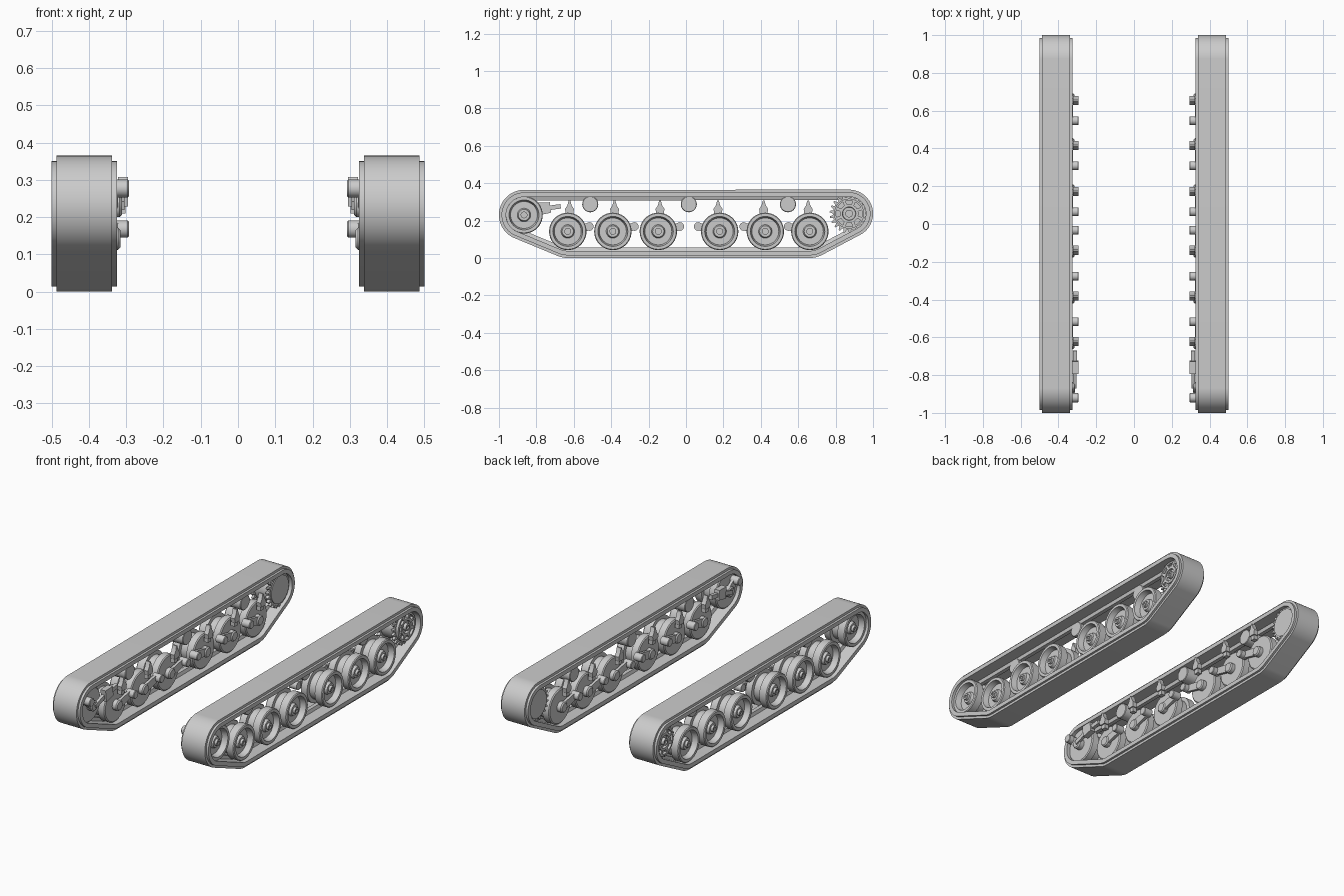
import bpy, bmesh
from math import sin, cos, pi, atan2, hypot
from mathutils import Matrix, Vector

cube = bpy.data.objects.get("Cube")
if cube:
    bpy.data.objects.remove(cube, do_unlink=True)

grey = bpy.data.materials.new("plain grey")
grey.use_nodes = True
grey.diffuse_color = (0.6, 0.6, 0.6, 1)
grey.node_tree.nodes["Principled BSDF"].inputs["Base Color"].default_value = (0.6, 0.6, 0.6, 1)


def finish(name, bm):
    """Make a mirrored, smooth-shaded object from a bmesh on the +x side."""
    bmesh.ops.recalc_face_normals(bm, faces=bm.faces)
    mesh = bpy.data.meshes.new(name)
    bm.to_mesh(mesh)
    bm.free()
    mesh.materials.append(grey)
    ob = bpy.data.objects.new(name, mesh)
    bpy.context.collection.objects.link(ob)
    bpy.ops.object.select_all(action="DESELECT")
    ob.select_set(True)
    bpy.context.view_layer.objects.active = ob
    bpy.ops.object.shade_smooth_by_angle(angle=0.6)
    ob.modifiers.new("other_side", "MIRROR").use_mirror_merge = False
    return ob


def bridge(bm, rings, closed=False):
    """Join rings of vertices with quads."""
    pairs = list(zip(rings, rings[1:]))
    if closed:
        pairs.append((rings[-1], rings[0]))
    for a, b in pairs:
        n = len(a)
        for i in range(n):
            j = (i + 1) % n
            bm.faces.new((a[i], a[j], b[j], b[i]))


def lathe(name, profile, y, z, segs=40):
    """Turn (x, radius) points about an axle along x, with capped ends."""
    bm = bmesh.new()
    rings = [[bm.verts.new((x, y + r * cos(2 * pi * k / segs), z + r * sin(2 * pi * k / segs)))
              for k in range(segs)] for x, r in profile]
    bridge(bm, rings)
    bm.faces.new(rings[0])
    bm.faces.new(rings[-1])
    return finish(name, bm)


def plate(name, outline, x0, x1):
    """Extrude a (y, z) outline from x0 to x1."""
    bm = bmesh.new()
    rings = [[bm.verts.new((x, y, z)) for y, z in outline] for x in (x0, x1)]
    bridge(bm, rings)
    bm.faces.new(rings[0])
    bm.faces.new(rings[1])
    return finish(name, bm)


def link(name, a, b, wa, wb, x0, x1):
    """Tapered bar between two (y, z) points with half widths wa and wb."""
    dy, dz = b[0] - a[0], b[1] - a[1]
    n = hypot(dy, dz)
    ny, nz = -dz / n, dy / n
    pts = [(a[0] + ny * wa, a[1] + nz * wa), (a[0] - ny * wa, a[1] - nz * wa),
           (b[0] - ny * wb, b[1] - nz * wb), (b[0] + ny * wb, b[1] + nz * wb)]
    return plate(name, pts, x0, x1)


IDLER, SPROCKET = (-0.866, 0.23), (0.872, 0.237)
WHEEL_Z = 0.142
WHEELS = [-0.632, -0.391, -0.148, 0.18, 0.424, 0.662]

# Track belt: cross-section swept round the end and bottom wheels
circles = [(*IDLER, 0.134), (*SPROCKET, 0.128),
           (WHEELS[0], WHEEL_Z, 0.142), (WHEELS[-1], WHEEL_Z, 0.142)]
section = [(0.338, 0), (0.487, 0), (0.487, 0.014), (0.5, 0.014), (0.5, 0.038),
           (0.43, 0.038), (0.424, 0.056), (0.401, 0.056), (0.395, 0.038),
           (0.325, 0.038), (0.325, 0.014), (0.338, 0.014)]
bm = bmesh.new()
loops = []
for k in range(144):
    t = 2 * pi * (k + 0.5) / 144
    cy, cz, r = max(circles, key=lambda c: c[0] * cos(t) + c[1] * sin(t) + c[2])
    loops.append([bm.verts.new((x, cy + (r - d) * cos(t), cz + (r - d) * sin(t)))
                  for x, d in section])
bridge(bm, loops, closed=True)
finish("track_belt", bm)

# Dished twin-tyre wheels with a groove for the belt's guide ridge
wheel = [(0.345, 0.094), (0.35, 0.1), (0.388, 0.1), (0.388, 0.078), (0.437, 0.078),
         (0.437, 0.1), (0.48, 0.1), (0.485, 0.096), (0.485, 0.08), (0.452, 0.072),
         (0.452, 0.036), (0.468, 0.03), (0.468, 0.018), (0.482, 0.018), (0.482, 0.009),
         (0.476, 0.009)]
lathe("idler_wheel", wheel, *IDLER)
for i, y in enumerate(WHEELS):
    s = 1 if i < 3 else -1
    pivot = (y + s * 0.115, 0.168)
    lathe(f"road_wheel_{i + 1}", wheel, y, WHEEL_Z)

    # Suspension arm, its pivot and the axle boss
    link(f"swing_arm_{i + 1}", pivot, (y, WHEEL_Z), 0.02, 0.024, 0.322, 0.338)
    lathe(f"arm_pivot_{i + 1}", [(0.293, 0.02), (0.296, 0.023), (0.345, 0.023)], *pivot, 20)
    lathe(f"axle_boss_{i + 1}", [(0.316, 0.024), (0.322, 0.03), (0.346, 0.03)], y, WHEEL_Z, 20)

    # Pointed bump stop above the wheel
    c = y + s * 0.009
    stop = [(-0.02, 0.235), (0.02, 0.235), (0.024, 0.262), (0.012, 0.28),
            (0.004, 0.308), (-0.004, 0.308), (-0.012, 0.28), (-0.024, 0.262)]
    plate(f"bump_stop_{i + 1}", [(c + u, v) for u, v in stop], 0.295, 0.322)
    link(f"bump_stop_foot_{i + 1}", (c, 0.21), (c, 0.25), 0.014, 0.014, 0.302, 0.328)

# Return rollers under the top run
for i, y in enumerate((-0.512, 0.015, 0.545)):
    lathe(f"return_roller_{i + 1}", [(0.335, 0.04), (0.338, 0.043), (0.427, 0.043), (0.43, 0.04)],
          y, 0.287, 28)

# Drive sprocket: toothed plates on a drum
TEETH = 22
teeth = []
for k in range(TEETH):
    for step, r in ((0, 0.087), (0.3, 0.087), (0.5, 0.104), (0.75, 0.104)):
        t = 2 * pi * (k + step) / TEETH
        teeth.append((SPROCKET[0] + r * cos(t), SPROCKET[1] + r * sin(t)))
plate("sprocket_inner_teeth", teeth, 0.345, 0.365)
plate("sprocket_outer_teeth", teeth, 0.445, 0.46)
lathe("sprocket_drum", [(0.34, 0.08), (0.475, 0.08), (0.475, 0.07), (0.435, 0.07),
                        (0.435, 0.05), (0.475, 0.05), (0.475, 0.036), (0.462, 0.034),
                        (0.462, 0.02), (0.482, 0.02), (0.482, 0.01), (0.474, 0.01)], *SPROCKET)

# Bridges across the sprocket's ring of openings
for k in range(8):
    t = 2 * pi * (k + 0.5) / 8
    ends = [(SPROCKET[0] + r * cos(t), SPROCKET[1] + r * sin(t)) for r in (0.046, 0.074)]
    link(f"sprocket_bridge_{k + 1}", *ends, 0.008, 0.008, 0.435, 0.473)

# Idler crank and belt tensioner
crank = (-0.92, 0.277)
lathe("idler_crank_pivot", [(0.293, 0.021), (0.296, 0.024), (0.345, 0.024)], *crank, 20)
link("idler_crank", crank, IDLER, 0.02, 0.026, 0.322, 0.338)
lathe("idler_axle_boss", [(0.312, 0.024), (0.318, 0.03), (0.346, 0.03)], *IDLER, 20)
link("tensioner_rod", IDLER, (-0.77, 0.262), 0.012, 0.012, 0.305, 0.322)
link("tensioner_body", (-0.79, 0.262), (-0.725, 0.27), 0.034, 0.028, 0.295, 0.328)
link("tensioner_end", (-0.73, 0.268), (-0.67, 0.276), 0.012, 0.012, 0.302, 0.322)
